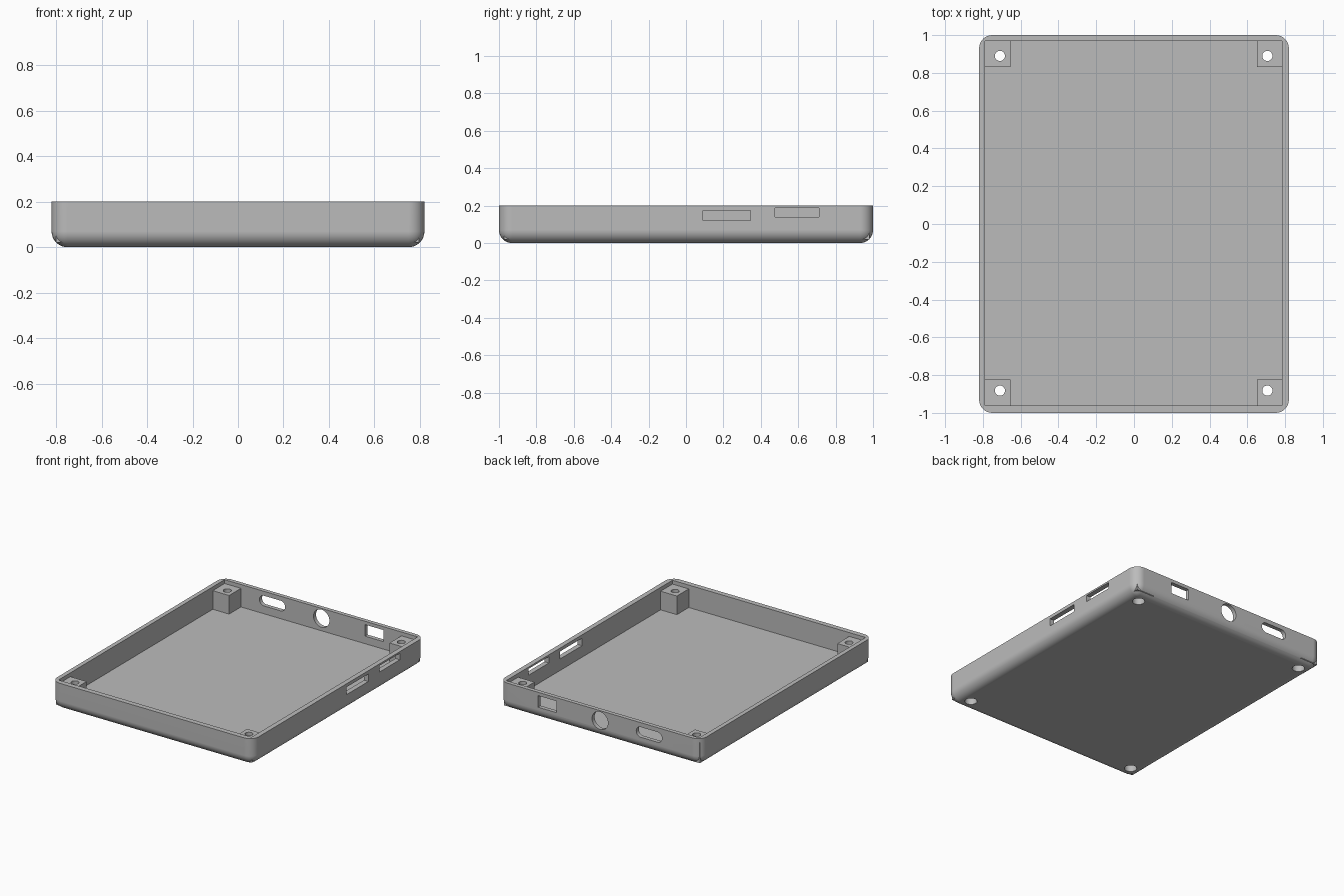
import bpy
import bmesh
import math
from mathutils import Matrix, Vector

if "Cube" in bpy.data.objects:
    bpy.data.objects.remove(bpy.data.objects["Cube"], do_unlink=True)

HALF_X, HALF_Y, HEIGHT = 0.82, 1.0, 0.2
FLOOR, ROUND = 0.035, 0.07
CAVITY_X, CAVITY_Y = 0.786, 0.966
INSET = Vector((-0.002, 0.004, 0))      # slight offset of the interior

grey = bpy.data.materials.new("plain grey")
grey.use_nodes = True
colour = (0.5, 0.5, 0.5, 1)
grey.diffuse_color = colour
grey.node_tree.nodes["Principled BSDF"].inputs["Base Color"].default_value = colour


def finish(bm, name):
    mesh = bpy.data.meshes.new(name)
    bmesh.ops.recalc_face_normals(bm, faces=bm.faces)
    bm.to_mesh(mesh)
    bm.free()
    mesh.materials.append(grey)
    obj = bpy.data.objects.new(name, mesh)
    bpy.context.collection.objects.link(obj)
    return obj


def box_mesh(low, high):
    low, high = Vector(low), Vector(high)
    bm = bmesh.new()
    bmesh.ops.create_cube(bm, size=1)
    bmesh.ops.scale(bm, vec=high - low, verts=bm.verts)
    bmesh.ops.translate(bm, vec=(low + high) / 2, verts=bm.verts)
    return bm


def box(name, low, high):
    return finish(box_mesh(low, high), name)


def cylinder(name, centre, radius, depth, axis="Z"):
    turn = Matrix.Rotation(math.pi / 2, 4, "X") if axis == "Y" else Matrix()
    bm = bmesh.new()
    bmesh.ops.create_cone(bm, cap_ends=True, segments=40, radius1=radius,
                          radius2=radius, depth=depth,
                          matrix=Matrix.Translation(centre) @ turn)
    return finish(bm, name)


def capsule(name, centre, width, height, depth):
    # Box whose four edges along y are fully rounded
    half = Vector((width, depth, height)) / 2
    bm = box_mesh(Vector(centre) - half, Vector(centre) + half)
    edges = [e for e in bm.edges
             if abs(e.verts[0].co.y - e.verts[1].co.y) > depth / 2]
    bmesh.ops.bevel(bm, geom=edges, offset=height * 0.495, segments=10,
                    profile=0.5, affect="EDGES")
    return finish(bm, name)


def combine(target, tool, operation):
    mod = target.modifiers.new(tool.name, "BOOLEAN")
    mod.operation = operation
    mod.solver = "EXACT"
    mod.object = tool
    bpy.context.view_layer.objects.active = target
    bpy.ops.object.modifier_apply(modifier=mod.name)
    bpy.data.objects.remove(tool, do_unlink=True)


# Outer shell: all edges rounded except those of the open rim
bm = box_mesh((-HALF_X, -HALF_Y, 0), (HALF_X, HALF_Y, HEIGHT))
rounded = [e for e in bm.edges if min(v.co.z for v in e.verts) < HEIGHT / 2]
bmesh.ops.bevel(bm, geom=rounded, offset=ROUND, segments=8, profile=0.5,
                affect="EDGES")
tray = finish(bm, "case_tray")

# Interior
combine(tray, box("cavity", Vector((-CAVITY_X, -CAVITY_Y, FLOOR)) + INSET,
                  Vector((CAVITY_X, CAVITY_Y, HEIGHT * 2)) + INSET), "DIFFERENCE")

# Corner screw posts with a through hole and a wider recess beneath
corners = [(sx, sy) for sx in (-1, 1) for sy in (-1, 1)]
for sx, sy in corners:
    xs = sorted((sx * 0.653, sx * 0.798))
    ys = sorted((sy * 0.828, sy * 0.978))
    post = box("screw_post", Vector((xs[0], ys[0], 0.02)) + INSET,
               Vector((xs[1], ys[1], 0.172)) + INSET)
    combine(tray, post, "UNION")
for sx, sy in corners:
    spot = Vector((sx * 0.708, sy * 0.886, 0)) + INSET
    combine(tray, cylinder("screw_hole", spot, 0.027, 1), "DIFFERENCE")
    combine(tray, cylinder("screw_recess", spot, 0.042, 0.1), "DIFFERENCE")

# Back wall openings
combine(tray, capsule("oval_port", (-0.4, HALF_Y, 0.13), 0.21, 0.075, 0.2), "DIFFERENCE")
combine(tray, cylinder("round_port", (0, HALF_Y, 0.126), 0.065, 0.2, "Y"), "DIFFERENCE")
combine(tray, box("square_port", (0.355, 0.9, 0.09), (0.505, 1.1, 0.175)), "DIFFERENCE")

# Side wall slots
for y0, y1, z0, z1 in ((0.09, 0.345, 0.12, 0.175), (0.475, 0.71, 0.14, 0.187)):
    combine(tray, box("side_slot", (0.72, y0, z0), (0.9, y1, z1)), "DIFFERENCE")

# Smooth rounded edges, flat walls
bpy.ops.object.select_all(action="DESELECT")
tray.select_set(True)
bpy.context.view_layer.objects.active = tray
bpy.ops.object.shade_smooth_by_angle(angle=math.radians(30))
weighted = tray.modifiers.new("flat_walls", "WEIGHTED_NORMAL")
weighted.keep_sharp = True
